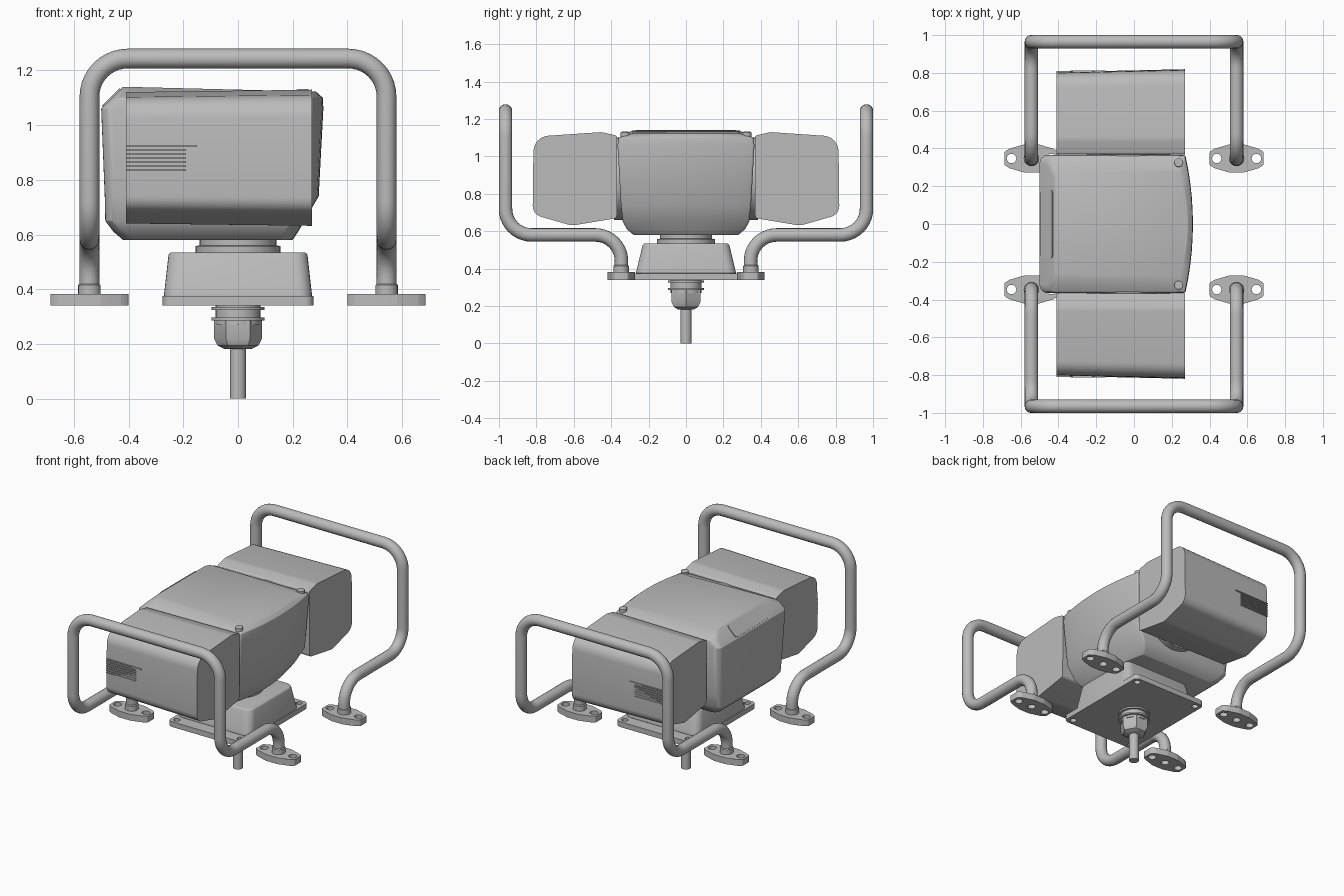
import bpy, math
from mathutils import Vector

if "Cube" in bpy.data.objects:
    bpy.data.objects.remove(bpy.data.objects["Cube"])

TONE = (0.5, 0.5, 0.5, 1)
grey = bpy.data.materials.new("plain_grey")
grey.use_nodes = True
grey.diffuse_color = TONE
grey.node_tree.nodes["Principled BSDF"].inputs["Base Color"].default_value = TONE


def finish(name, data, bevel=0):
    """Link, bevel, turn into a mesh and shade."""
    ob = bpy.data.objects.new(name, data)
    bpy.context.collection.objects.link(ob)
    data.materials.append(grey)
    if bevel:
        mod = ob.modifiers.new("soft_edges", 'BEVEL')
        mod.width, mod.segments, mod.angle_limit = bevel, 3, math.radians(35)
    bpy.ops.object.select_all(action='DESELECT')
    ob.select_set(True)
    bpy.context.view_layer.objects.active = ob
    bpy.ops.object.convert(target='MESH')
    bpy.ops.object.shade_smooth_by_angle(angle=math.radians(32))
    return ob


def rounded(points, radii, closed=True, steps=6):
    """Replace the corners of a path by arcs."""
    pts, out = [Vector(p) for p in points], []
    for i, p in enumerate(pts):
        r = radii[i] if isinstance(radii, (list, tuple)) else radii
        if not r or (not closed and i in (0, len(pts) - 1)):
            out.append(p)
            continue
        d1 = (pts[i - 1] - p).normalized()
        d2 = (pts[(i + 1) % len(pts)] - p).normalized()
        half = (math.pi - d1.angle(d2)) / 2
        t = r * math.tan(half)
        c = p + (d1 + d2).normalized() * r / math.cos(half)
        start, end = (p + d1 * t - c) / r, (p + d2 * t - c) / r
        for k in range(steps + 1):
            f = k / steps
            w1, w2 = math.sin((1 - f) * 2 * half), math.sin(f * 2 * half)
            out.append(c + (start * w1 + end * w2) * r / math.sin(2 * half))
    return out


def loft(name, rings, bevel=0):
    """Skin closed rings and cap both ends."""
    n = len(rings[0])
    verts = [tuple(p) for ring in rings for p in ring]
    faces = [(k * n + i, k * n + (i + 1) % n, (k + 1) * n + (i + 1) % n, (k + 1) * n + i)
             for k in range(len(rings) - 1) for i in range(n)]
    faces += [tuple(reversed(range(n))), tuple(range(len(verts) - n, len(verts)))]
    me = bpy.data.meshes.new(name)
    me.from_pydata(verts, [], faces)
    ob = finish(name, me, bevel)
    bpy.ops.object.mode_set(mode='EDIT')
    bpy.ops.mesh.select_all(action='SELECT')
    bpy.ops.mesh.normals_make_consistent(inside=False)
    bpy.ops.object.mode_set(mode='OBJECT')
    return ob


def lathe(name, profile, sides=32, x=0, y=0):
    return loft(name, [[(x + r * math.cos(a), y + r * math.sin(a), z)
                        for a in (math.tau * i / sides for i in range(sides))]
                       for r, z in profile])


def plate(name, outline, holes, z0, z1, x=0, y=0):
    """Flat plate with round holes (x, y, radius)."""
    cu = bpy.data.curves.new(name, 'CURVE')
    cu.dimensions, cu.fill_mode, cu.extrude = '2D', 'BOTH', (z1 - z0) / 2
    loops = [[(p[0], p[1]) for p in outline]]
    loops += [[(hx + r * math.cos(math.tau * i / 16), hy + r * math.sin(math.tau * i / 16))
               for i in range(16)] for hx, hy, r in holes]
    for loop in loops:
        sp = cu.splines.new('POLY')
        sp.points.add(len(loop) - 1)
        for pt, (px, py) in zip(sp.points, loop):
            pt.co = (px, py, 0, 1)
        sp.use_cyclic_u = True
    finish(name, cu).location = (x, y, (z0 + z1) / 2)


def pipe(name, path, radius):
    cu = bpy.data.curves.new(name, 'CURVE')
    cu.dimensions, cu.bevel_depth, cu.bevel_resolution, cu.use_fill_caps = '3D', radius, 6, True
    sp = cu.splines.new('POLY')
    sp.points.add(len(path) - 1)
    for pt, p in zip(sp.points, path):
        pt.co = (*p, 1)
    finish(name, cu)


def rect(hx, hy, r):
    return rounded([(-hx, -hy), (hx, -hy), (hx, hy), (-hx, hy)], r)


# Central housing: plan outline with a bowed +x face, stacked by height
def plan(z, x0, x1, hy, tilt=0):
    bow = [(x1 - 0.04 * (t / 5) ** 2, hy * t / 5) for t in range(-5, 6)]
    pts = rounded([(x0, -hy)] + bow + [(x0, hy)], [0.045, 0.015] + [0] * 9 + [0.015, 0.045])
    return [(p.x, p.y, z - tilt * (p.x - x0)) for p in pts]


loft("central_housing", [
    plan(0.58, -0.42, 0.20, 0.28), plan(0.61, -0.455, 0.22, 0.315),
    plan(0.65, -0.485, 0.243, 0.338), plan(0.74, -0.487, 0.295, 0.348),
    plan(1.06, -0.5, 0.312, 0.366), plan(1.1, -0.46, 0.31, 0.36),
    plan(1.14, -0.42, 0.285, 0.285, 0.025)], bevel=0.01)

# Raised panel on the sloped rear edge of the housing
ring = rect(0.045, 0.18, 0.015)
panel = loft("sloped_panel", [[(p.x, p.y, z) for p in ring] for z in (-0.004, 0.004)])
panel.location = (-0.462, 0, 1.1)
panel.rotation_euler = (0, -math.pi / 4, 0)

# Pivot joining the pods through the housing
hub = lathe("pivot_hub", [(0.22, -0.385), (0.22, 0.385)], 48)
hub.rotation_euler = (math.pi / 2, 0, 0)
hub.location = (-0.03, 0, 0.88)

pod = rounded([(0.37, 0.67), (0.368, 1.11), (0.45, 1.13), (0.815, 1.105), (0.82, 0.69), (0.61, 0.63)],
              [0.02, 0.015, 0.1, 0.085, 0.06, 0.08])
foot = rounded([(-0.143, -0.035), (-0.115, -0.052), (-0.04, -0.074), (0.04, -0.074), (0.115, -0.052),
                (0.143, -0.035), (0.143, 0.035), (0.115, 0.052), (0.04, 0.074), (-0.04, 0.074),
                (-0.115, 0.052), (-0.143, 0.035)], 0.012, steps=2)

for side, s in (("front", -1), ("back", 1)):
    # Side pod, drafted slightly towards -x
    loft(side + "_pod", [[(x, s * (0.38 + (p.x - 0.38) * k), 0.88 + (p.y - 0.88) * k) for p in pod]
                         for x, k in ((-0.41, 0.965), (0.27, 1))])
    # Vent ribs on the outer face of the pod
    for i in range(7):
        z, end = 0.925 - 0.015 * i, -0.15 if i == 0 else -0.19
        rib = [(-0.41, 0.8), (end, 0.8), (end, 0.814), (-0.41, 0.81)]
        loft(f"{side}_vent_rib_{i}", [[(x, s * y, z + h) for x, y in rib] for h in (-0.003, 0.003)])
    # Guard rail bent from one tube
    stations = [(0.345, 0.38), (0.345, 0.58), (0.965, 0.58), (0.965, 1.243)]
    path = [(-0.543, s * y, z) for y, z in stations] + [(0.543, s * y, z) for y, z in reversed(stations)]
    pipe(side + "_guard_rail", rounded(path, 0.14, closed=False, steps=10), 0.036)
    # Rail feet and collars
    for hand, m in (("right", -1), ("left", 1)):
        fx, fy = m * 0.543, s * 0.347
        plate(f"{side}_{hand}_foot", foot, [(-0.105, 0, 0.025), (0.105, 0, 0.025), (0, 0, 0.025)],
              0.34, 0.382, fx, fy)
        lathe(f"{side}_{hand}_collar", [(0.041, 0.38), (0.041, 0.415), (0.036, 0.42)], 24, fx, fy)
    # Lid screw
    lathe(side + "_lid_screw", [(0.024, 1.09), (0.024, 1.128), (0.018, 1.132)], 20, 0.237, s * 0.325)

# Pedestal: flange with bolt holes, tapered body, turntable
plate("pedestal_flange", rect(0.275, 0.35, 0.03),
      [(a * 0.235, b * 0.31, 0.02) for a in (-1, 1) for b in (-1, 1)], 0.34, 0.375)
loft("pedestal_body", [[(p.x, p.y, z) for p in rect(hx, hy, 0.05)]
                       for z, hx, hy in ((0.37, 0.272, 0.27), (0.4, 0.268, 0.262), (0.535, 0.253, 0.23))],
     bevel=0.012)
lathe("turntable", [(0.155, 0.53), (0.155, 0.558), (0.14, 0.56), (0.14, 0.59)], 48)

# Cable gland and cable below the pedestal
lathe("gland_neck", [(0.082, 0.27), (0.082, 0.345)])
for i, z in enumerate((0.285, 0.325)):
    lathe(f"gland_washer_{i}", [(0.097, z), (0.097, z + 0.011)])
lathe("gland_nut", [(0.05, 0.182), (0.075, 0.195), (0.088, 0.22), (0.088, 0.285)], 6)
lathe("cable", [(0.03, 0), (0.03, 0.2)], 24)
